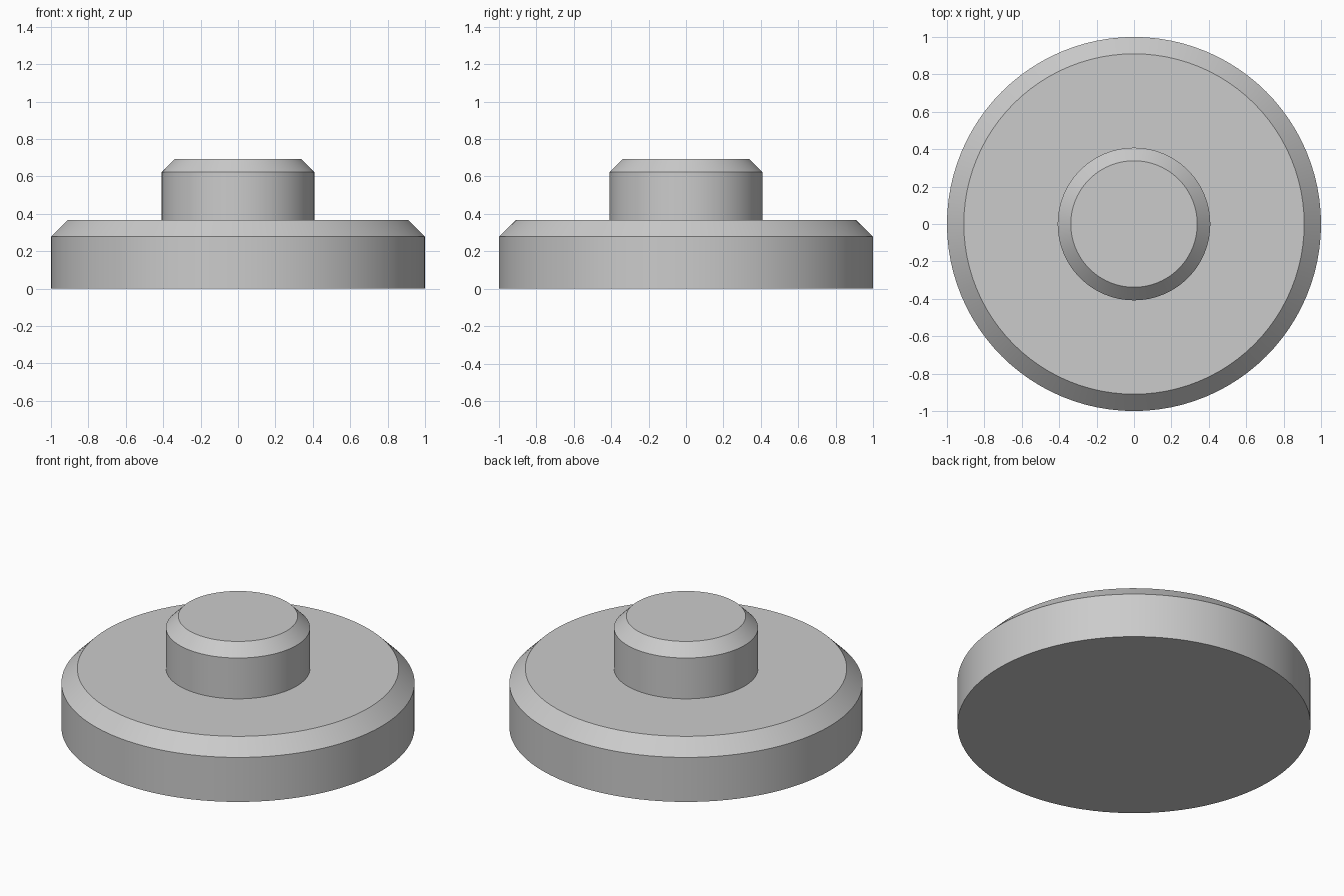
import bpy
import bmesh
import math

cube = bpy.data.objects.get("Cube")
if cube:
    bpy.data.objects.remove(cube, do_unlink=True)

# Single plain grey
grey = bpy.data.materials.new("plain_grey")
grey.use_nodes = True
colour = (0.6, 0.6, 0.6, 1)
grey.diffuse_color = colour
grey.node_tree.nodes["Principled BSDF"].inputs["Base Color"].default_value = colour

SEGMENTS = 96


def lathe(name, profile):
    """Spin an (r, z) profile about z into one stepped solid with flat caps."""
    bm = bmesh.new()
    rings = []
    for r, z in profile:
        angles = [math.tau * i / SEGMENTS for i in range(SEGMENTS)]
        rings.append([bm.verts.new((r * math.cos(a), r * math.sin(a), z)) for a in angles])
    for low, high in zip(rings, rings[1:]):
        for i in range(SEGMENTS):
            j = (i + 1) % SEGMENTS
            bm.faces.new((low[i], low[j], high[j], high[i]))
    bm.faces.new(rings[0][::-1])
    bm.faces.new(rings[-1])
    mesh = bpy.data.meshes.new(name)
    bm.to_mesh(mesh)
    bm.free()
    mesh.materials.append(grey)
    obj = bpy.data.objects.new(name, mesh)
    bpy.context.collection.objects.link(obj)
    bpy.ops.object.select_all(action="DESELECT")
    obj.select_set(True)
    bpy.context.view_layer.objects.active = obj
    bpy.ops.object.shade_smooth_by_angle(angle=math.radians(30))
    return obj


# Wide chamfered disc with a narrow chamfered boss on top
lathe("stepped_disc", [
    (1.0, 0), (1.0, 0.278), (0.91, 0.368),     # disc side and chamfer
    (0.408, 0.368),                            # flat shoulder
    (0.408, 0.623), (0.338, 0.694),            # boss side and chamfer
])
